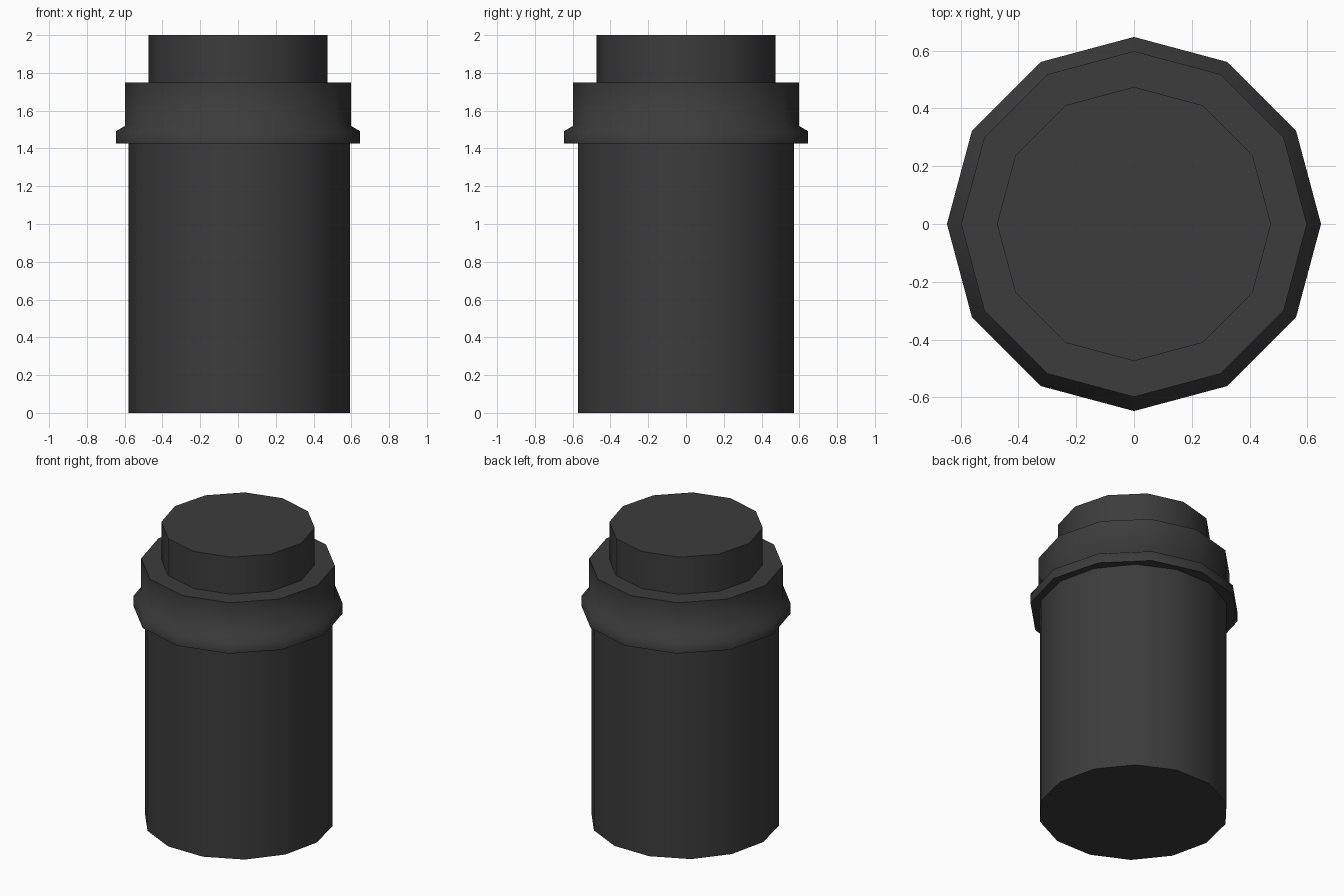
import bpy, bmesh, math

if "Cube" in bpy.data.objects:
    bpy.data.objects.remove(bpy.data.objects["Cube"])

dark = bpy.data.materials.new("dark_grey")
dark.diffuse_color = (0.045, 0.045, 0.045, 1)
dark.use_nodes = True
dark.node_tree.nodes["Principled BSDF"].inputs["Base Color"].default_value = dark.diffuse_color


def turned(name, profile, sides, x=0.0):
    """Closed solid turned around z from (radius, height) points."""
    bm = bmesh.new()
    rings = []
    for r, z in profile:
        rings.append([bm.verts.new((r * math.cos(math.tau * i / sides),
                                    r * math.sin(math.tau * i / sides), z))
                      for i in range(sides)])
    for low, high in zip(rings, rings[1:]):
        for i in range(sides):
            j = (i + 1) % sides
            bm.faces.new((low[i], low[j], high[j], high[i]))
    bm.faces.new(rings[0][::-1])
    bm.faces.new(rings[-1])
    mesh = bpy.data.meshes.new(name)
    bm.to_mesh(mesh)
    bm.free()
    mesh.materials.append(dark)
    ob = bpy.data.objects.new(name, mesh)
    ob.location.x = x
    bpy.context.collection.objects.link(ob)
    bpy.ops.object.select_all(action='DESELECT')
    ob.select_set(True)
    bpy.context.view_layer.objects.active = ob
    bpy.ops.object.shade_smooth_by_angle(angle=math.radians(70))
    return ob


# 14-sided main body
turned("body", [(0.586, 0), (0.586, 1.425)], 14, x=0.006)

# 12-sided lid: flared rim, collar and raised top plug
turned("lid", [(0.647, 1.425), (0.647, 1.49), (0.598, 1.52), (0.598, 1.748),
               (0.474, 1.748), (0.474, 2.0)], 12)
